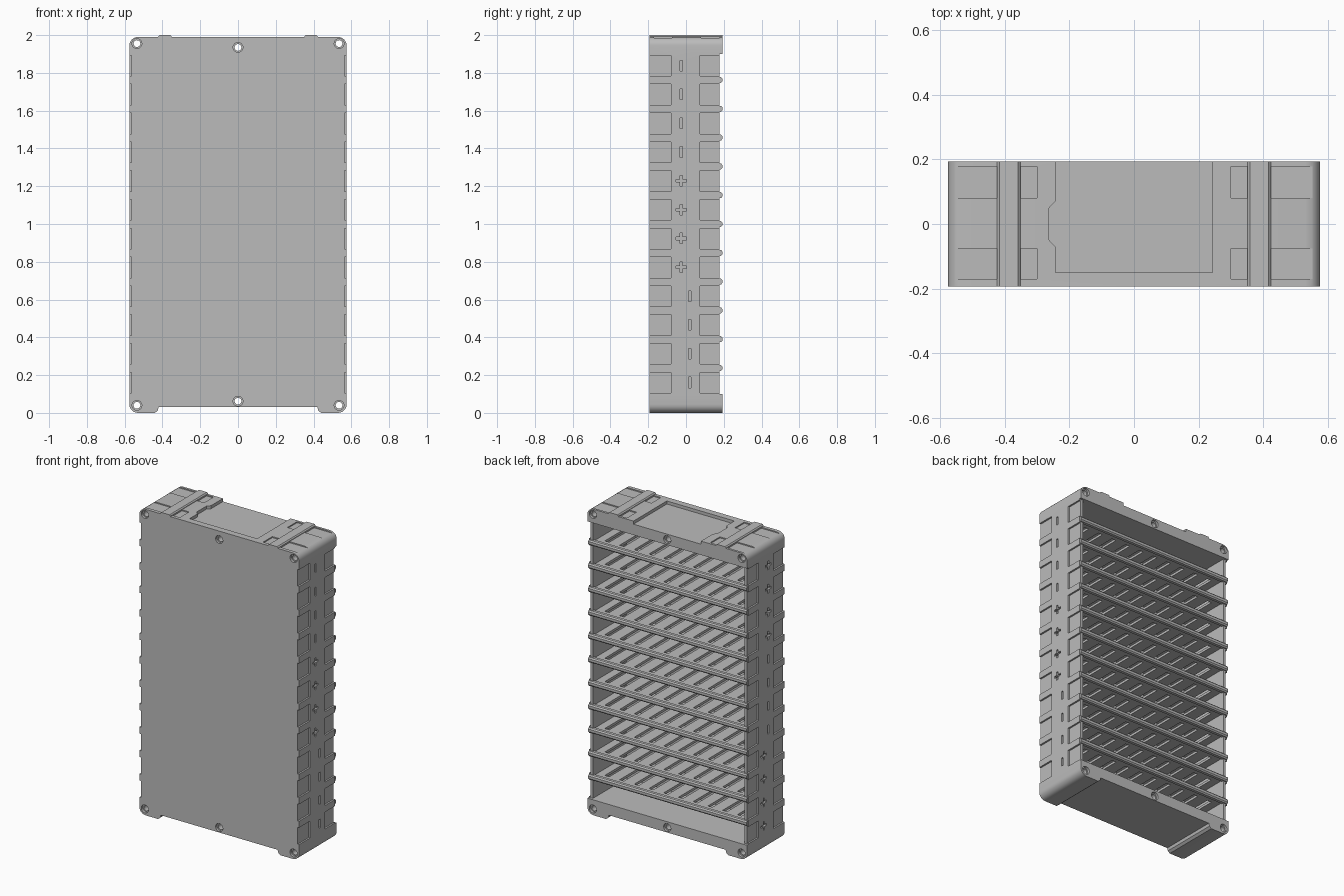
import bpy, bmesh, math
from mathutils import Vector

old = bpy.data.objects.get("Cube")
if old:
    bpy.data.objects.remove(old)

grey = bpy.data.materials.new("plain_grey")
grey.use_nodes = True
grey.diffuse_color = (0.5, 0.5, 0.5, 1)
grey.node_tree.nodes["Principled BSDF"].inputs["Base Color"].default_value = (0.5, 0.5, 0.5, 1)

HALF_X, HALF_Y, TOP = 0.575, 0.193, 1.99
PITCH, LEVELS = 0.1525, 12


def prism(bm, pts, axis, lo, hi):
    """Extrude a 2D outline along an axis; outline uses the other two axes in order."""
    def place(p, t):
        c = list(p)
        c.insert("xyz".index(axis), t)
        return Vector(c)
    verts = [bm.verts.new(place(p, lo)) for p in pts]
    face = bm.faces.new(verts)
    ext = bmesh.ops.extrude_face_region(bm, geom=[face])
    moved = [g for g in ext["geom"] if isinstance(g, bmesh.types.BMVert)]
    bmesh.ops.translate(bm, verts=moved, vec=place((0, 0), hi - lo))


def box(bm, x0, x1, y0, y1, z0, z1):
    prism(bm, [(x0, y0), (x1, y0), (x1, y1), (x0, y1)], "z", z0, z1)


def circle(cx, cz, r, n=24):
    return [(cx + r * math.cos(math.tau * i / n), cz + r * math.sin(math.tau * i / n)) for i in range(n)]


def finish(name, bm):
    bmesh.ops.recalc_face_normals(bm, faces=bm.faces)
    mesh = bpy.data.meshes.new(name)
    bm.to_mesh(mesh)
    bm.free()
    mesh.materials.append(grey)
    ob = bpy.data.objects.new(name, mesh)
    bpy.context.collection.objects.link(ob)
    return ob


def activate(ob):
    bpy.ops.object.select_all(action="DESELECT")
    ob.select_set(True)
    bpy.context.view_layer.objects.active = ob


def cut(ob, bm):
    """Subtract the shapes in bm from ob."""
    cutter = finish("cutter", bm)
    cutter.hide_render = True
    mod = ob.modifiers.new("cut", "BOOLEAN")
    mod.operation, mod.solver, mod.object = "DIFFERENCE", "EXACT", cutter
    activate(ob)
    bpy.ops.object.modifier_apply(modifier=mod.name)
    bpy.data.objects.remove(cutter)


# Case: rounded outline with a raised base between two feet
R = 0.045
half = [(0.42, 0.03), (0.425, 0.012), (0.44, 0.0)]
for cz, start in ((R, -90), (TOP - R, 0)):
    for i in range(7):
        a = math.radians(start + 15 * i)
        half.append((HALF_X - R + R * math.cos(a), cz + R * math.sin(a)))
outline = half + [(-x, z) for x, z in reversed(half)]
bm = bmesh.new()
prism(bm, outline, "y", -HALF_Y, HALF_Y)
case = finish("case", bm)

# Open compartment at the back, with side walls set in from the lips
bm = bmesh.new()
box(bm, -0.545, 0.545, -0.168, 0.3, 0.1, 1.9)
cut(case, bm)
bm = bmesh.new()
box(bm, -0.7, 0.7, 0.178, 0.3, 0.1, 1.9)
cut(case, bm)


# Side panels and level marks
def mark(cy, cz, plus):
    w, h = 0.007, 0.028
    if not plus:
        return [(cy - w, cz - h), (cy + w, cz - h), (cy + w, cz + h), (cy - w, cz + h)]
    quarter = [(w, h), (w, w), (h, w)]
    pts = []
    for k in range(4):
        for a, b in quarter:
            for _ in range(k):
                a, b = b, -a
            pts.append((cy + a, cz + b))
    return pts


bm = bmesh.new()
for side in (-1, 1):
    for i in range(LEVELS):
        z = 0.105 + PITCH * i
        for y0, y1 in ((-0.25, -0.08), (0.075, 0.25)):
            xs = sorted((side * 0.564, side * 0.65))
            box(bm, *xs, y0, y1, z, z + 0.11)
        group = i // 4
        plus = (group == 1) if side > 0 else (group != 1)
        xs = sorted((side * 0.556, side * 0.65))
        prism(bm, mark(0.02 if group == 0 else -0.025, z + 0.056, plus), "x", *xs)
cut(case, bm)

# Shallow panels on the top
bm = bmesh.new()
for x0, x1 in ((-0.552, -0.3), (0.3, 0.552)):
    for y0, y1 in ((-0.17, -0.075), (0.08, 0.178)):
        box(bm, x0, x1, y0, y1, TOP - 0.007, 2.1)
cut(case, bm)

# Label recess in the top, open to the back
bm = bmesh.new()
prism(bm, [(-0.243, 0.3), (-0.243, 0.07), (-0.262, 0.05), (-0.262, -0.05), (-0.243, -0.07),
           (-0.243, -0.15), (0.243, -0.15), (0.243, 0.3)], "z", 1.97, 2.1)
cut(case, bm)

# Screw holes with counterbores front and back
holes = [(s * 0.535, z) for s in (-1, 1) for z in (0.04, 1.955)] + [(0, 0.062), (0, 1.935)]
for r, lo, hi in ((0.018, -0.3, 0.3), (0.026, -0.3, -0.178), (0.026, 0.178, 0.3)):
    bm = bmesh.new()
    for x, z in holes:
        prism(bm, circle(x, z, r), "y", lo, hi)
    cut(case, bm)
activate(case)
bpy.ops.object.shade_smooth_by_angle(angle=math.radians(30))

# Slotted shelves with a rounded back lip
profile = [(-0.17, -0.008), (0.16, -0.008), (0.166, -0.016), (0.185, -0.016), (0.192, -0.008),
           (0.192, 0.008), (0.185, 0.016), (0.166, 0.016), (0.16, 0.008), (-0.17, 0.008)]
bm = bmesh.new()
prism(bm, profile, "x", -0.57, 0.57)
shelf = finish("shelf_1", bm)
bm = bmesh.new()
for side in (-1, 1):
    box(bm, *sorted((side * 0.548, side * 0.7)), -0.3, 0.15, -0.1, 0.1)
for i in range(10):
    x = (i - 4.5) * 0.106
    box(bm, x - 0.016, x + 0.016, -0.13, 0.13, -0.1, 0.1)
cut(shelf, bm)
shelf.location.z = 0.085 + PITCH
for i in range(2, LEVELS):
    copy = bpy.data.objects.new(f"shelf_{i}", shelf.data)
    copy.location.z = 0.085 + PITCH * i
    bpy.context.collection.objects.link(copy)

# Raised straps across the top
for side, name in ((1, "left_strap"), (-1, "right_strap")):
    bm = bmesh.new()
    c = side * 0.387
    prism(bm, [(c - 0.036, 1.975), (c + 0.036, 1.975), (c + 0.036, 1.993), (c + 0.029, 2.0),
               (c - 0.029, 2.0), (c - 0.036, 1.993)], "y", -HALF_Y, HALF_Y)
    finish(name, bm)
